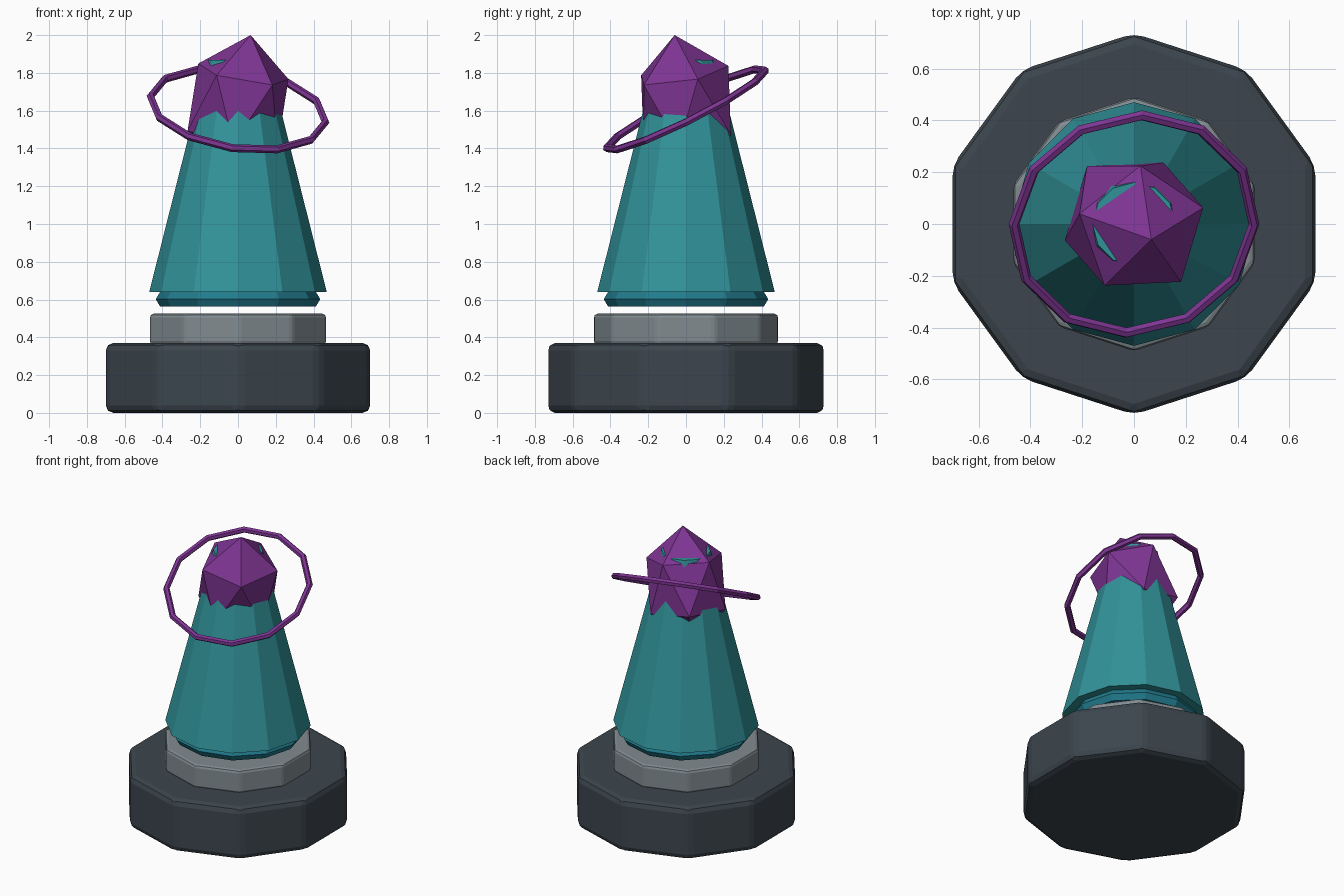
import bpy
from math import radians
from mathutils import Vector, Matrix

if "Cube" in bpy.data.objects:
    bpy.data.objects.remove(bpy.data.objects["Cube"])


def finish(name, color, bevel=0.0):
    """Name the active object, colour it and optionally round its edges."""
    ob = bpy.context.object
    ob.name = name
    mat = bpy.data.materials.new(name + "_material")
    mat.diffuse_color = (*color, 1)
    mat.use_nodes = True
    mat.node_tree.nodes["Principled BSDF"].inputs["Base Color"].default_value = mat.diffuse_color
    ob.data.materials.append(mat)
    if bevel:
        mod = ob.modifiers.new("bevel", 'BEVEL')
        mod.width = bevel
        mod.segments = 2
        mod.limit_method = 'ANGLE'
        mod.angle_limit = radians(30)
    return ob


def frustum(name, sides, r_low, r_high, z0, z1, color, bevel=0.0):
    bpy.ops.mesh.primitive_cone_add(vertices=sides, radius1=r_low, radius2=r_high,
                                    depth=z1 - z0, location=(0, 0, (z0 + z1) / 2))
    return finish(name, color, bevel)


def ring(name, major, minor, z, color, rotation=(0, 0, 0)):
    bpy.ops.mesh.primitive_torus_add(major_segments=12, minor_segments=6,
                                     major_radius=major, minor_radius=minor,
                                     location=(0, 0, z), rotation=rotation)
    return finish(name, color)


TEAL = (0.03, 0.29, 0.32)
PURPLE = (0.21, 0.035, 0.29)

# Ten-sided plinth and collar
frustum("base", 10, 0.736, 0.736, 0.0, 0.37, (0.045, 0.06, 0.075), 0.04)
frustum("collar", 10, 0.49, 0.49, 0.36, 0.525, (0.22, 0.26, 0.28), 0.02)

# Tapered body with a ring under its foot
ring("foot_ring", 0.389, 0.046, 0.602, (0.015, 0.2, 0.27))
frustum("body", 12, 0.47, 0.16, 0.64, 1.867, TEAL)

# Tall tilted crystal over the top of the body
bpy.ops.mesh.primitive_ico_sphere_add(subdivisions=1, radius=1)
crystal = finish("crystal", PURPLE)
tip = Vector((0.067, -0.06, 0.37))
tilt = Vector((0, 0, 1)).rotation_difference(tip).to_matrix().to_4x4()
crystal.matrix_world = (Matrix.Translation((0, 0, 1.63)) @ tilt
                        @ Matrix.Rotation(radians(20), 4, 'Z')
                        @ Matrix.Diagonal((0.285, 0.285, tip.length, 1)))

# Slanted ring circling the crystal
ring("orbit_ring", 0.468, 0.021, 1.607, PURPLE, (0.46, 0.146, 0))
